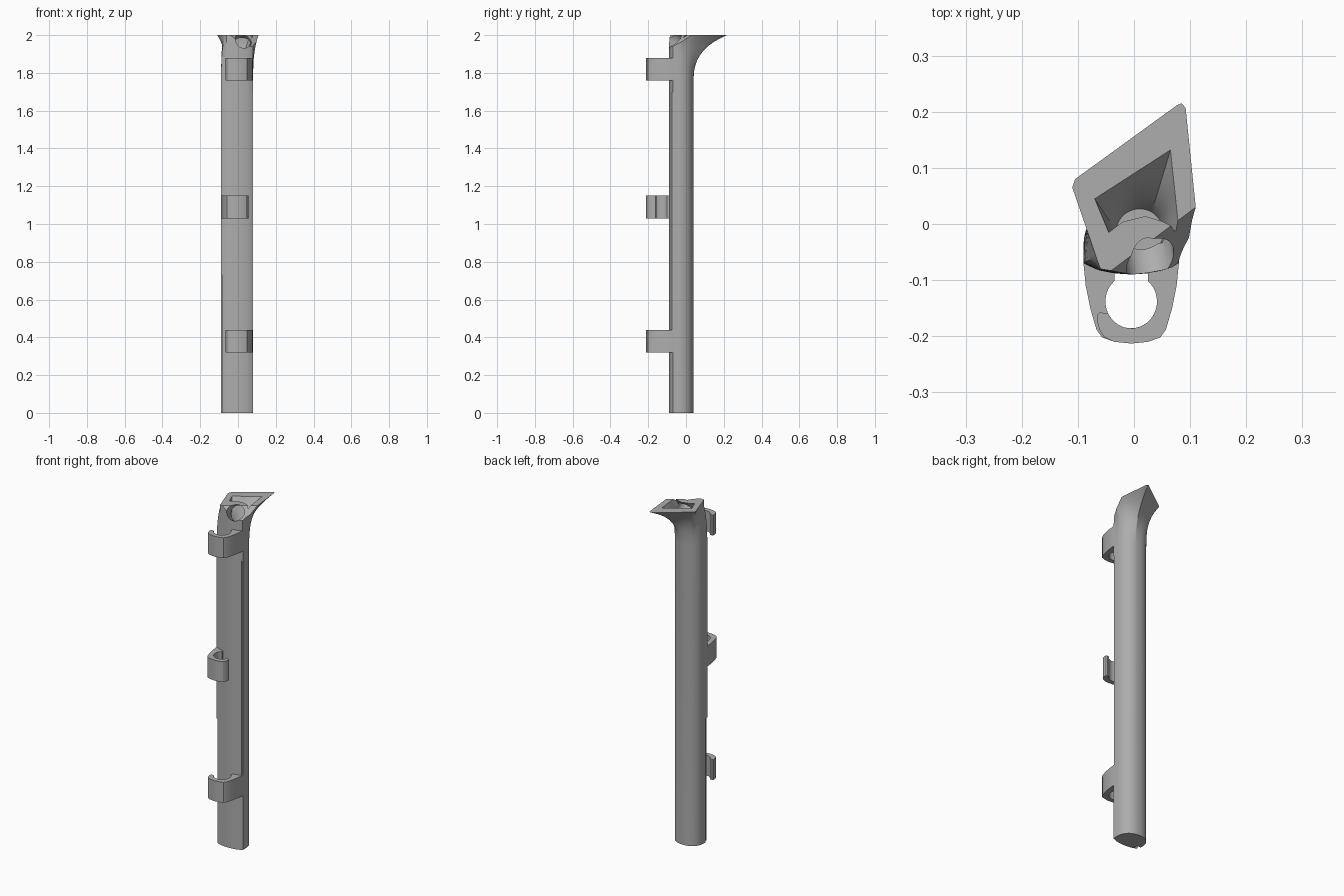
import bpy, bmesh, math
from mathutils import Vector, Matrix

if "Cube" in bpy.data.objects:
    bpy.data.objects.remove(bpy.data.objects["Cube"])

grey = bpy.data.materials.new("plain_grey")
grey.diffuse_color = (0.42, 0.42, 0.42, 1)
grey.use_nodes = True
grey.node_tree.nodes["Principled BSDF"].inputs["Base Color"].default_value = grey.diffuse_color


def finish(bm, name):
    bmesh.ops.recalc_face_normals(bm, faces=bm.faces)
    me = bpy.data.meshes.new(name)
    bm.to_mesh(me)
    bm.free()
    me.materials.append(grey)
    ob = bpy.data.objects.new(name, me)
    bpy.context.collection.objects.link(ob)
    return ob


def loft(rings):
    """Skin a stack of equal-length rings and cap both ends."""
    bm = bmesh.new()
    vs = [[bm.verts.new(p) for p in r] for r in rings]
    n = len(vs[0])
    for a, b in zip(vs, vs[1:]):
        for i in range(n):
            j = (i + 1) % n
            bm.faces.new((a[i], a[j], b[j], b[i]))
    bm.faces.new(vs[0][::-1])
    bm.faces.new(vs[-1])
    return bm


def angles_of(poly, c, extra=72):
    """Even angles plus the exact corner angles of a polygon."""
    corners = [math.atan2(y - c[1], x - c[0]) % math.tau for x, y in poly]
    even = [math.tau * k / extra for k in range(extra)]
    even = [a for a in even if all(abs(a - q) > 0.02 for q in corners)]
    return sorted(even + corners)


def ray(poly, c, a):
    """Point where a ray from c at angle a leaves the polygon."""
    d = Vector((math.cos(a), math.sin(a)))
    best = 0
    for p, q in zip(poly, poly[1:] + poly[:1]):
        e = Vector(q) - Vector(p)
        w = Vector(p) - Vector(c)
        den = d.x * e.y - d.y * e.x
        if abs(den) > 1e-9:
            t = (w.x * e.y - w.y * e.x) / den
            s = (w.x * d.y - w.y * d.x) / den
            if -1e-5 <= s <= 1 + 1e-5 and t > best:
                best = t
    return Vector(c) + d * best


def box(name, x0, x1, y0, y1, z0, z1):
    return finish(loft([[(x0, y0, z), (x1, y0, z), (x1, y1, z), (x0, y1, z)]
                        for z in (z0, z1)]), name)


def cut(ob, cutter):
    bpy.context.view_layer.objects.active = ob
    m = ob.modifiers.new("cut", 'BOOLEAN')
    m.operation, m.solver, m.object = 'DIFFERENCE', 'EXACT', cutter
    bpy.ops.object.modifier_apply(modifier=m.name)
    bpy.data.objects.remove(cutter)


# Post: D-shaped section that flares into a slanted four-sided head
CX = -0.005
section = [(CX + x, y) for x, y in
           [(-0.085, -0.07), (-0.06, -0.082), (-0.03, -0.088), (0, -0.09),
            (0.03, -0.088), (0.06, -0.082), (0.085, -0.07)]]
for k in range(25):
    t = math.pi * k / 24
    co, si = math.cos(t), math.sin(t)
    section.append((CX + math.copysign(abs(co) ** 0.9, co) * 0.085,
                    -0.04 + 0.08 * si ** 0.9 if si > 1e-6 else -0.04))
head = [(-0.06, -0.08), (0, -0.09), (0.07, -0.078), (0.11, -0.025), (0.11, 0.03),
        (0.092, 0.207), (0.085, 0.215), (0.077, 0.212), (-0.105, 0.08), (-0.11, 0.065)]
flare = [(1.77, 0), (1.81, 0.03), (1.84, 0.07), (1.87, 0.13), (1.895, 0.21),
         (1.92, 0.32), (1.945, 0.47), (1.965, 0.63), (1.985, 0.83), (2.0, 1)]
C = (0.0, -0.02)
angs = angles_of(head + section[:1] + section[6:7], C)
rings = []
for z, f in [(0, 0)] + flare:
    ring = []
    for a in angs:
        p = ray(section, C, a).lerp(ray(head, C, a), f)
        ring.append((p.x, p.y, z))
    rings.append(ring)
bm = loft(rings)
# Sloping chamfer on the front right of the head
res = bmesh.ops.bisect_plane(bm, geom=bm.verts[:] + bm.edges[:] + bm.faces[:],
                             plane_co=(0.11, 0.03, 2.0), plane_no=(0.6, -0.8, 1.0),
                             clear_outer=True)
edges = [e for e in res['geom_cut'] if isinstance(e, bmesh.types.BMEdge)]
bmesh.ops.holes_fill(bm, edges=[e for e in bm.edges if e.is_boundary], sides=0)
post = finish(bm, "post")

# Funnel pocket that narrows down into the post
mouth = [(-0.07, 0.045), (-0.045, -0.015), (-0.02, 0.004), (0.02, 0.014),
         (0.05, 0.005), (0.08, -0.01), (0.065, 0.132)]
MC, TC = Vector((0.01, 0.04)), Vector((0.01, -0.015))
angs = angles_of(mouth, MC, 48)
rings = []
for z, f in [(1.88, 0), (1.895, 0.08), (1.915, 0.2), (1.94, 0.38), (1.96, 0.55),
             (1.98, 0.77), (2.0, 1), (2.02, 1)]:
    ring = []
    for a in angs:
        low = TC + 0.042 * Vector((math.cos(a), math.sin(a)))
        p = low.lerp(ray(mouth, MC, a), f)
        ring.append((p.x, p.y, z))
    rings.append(ring)
cut(post, finish(loft(rings), "funnel_cutter"))

# Round outlet through the chamfer, meeting the funnel
axis = Vector((0.15, -0.8, 0.45)).normalized()
mid = Vector((0.027, -0.058, 1.967))
bm = bmesh.new()
bmesh.ops.create_cone(bm, cap_ends=True, segments=40, radius1=0.045, radius2=0.045,
                      depth=0.2, matrix=Matrix.Translation(mid + axis * 0.05)
                      @ axis.to_track_quat('Z', 'Y').to_matrix().to_4x4())
cut(post, finish(bm, "outlet_cutter"))

# Long slot low on the left and a fine groove on the right
cut(post, box("slot_cutter", -0.15, -0.062, -0.073, -0.053, -0.05, 0.73))
cut(post, box("groove_cutter", 0.073, 0.15, -0.078, -0.068, 0.43, 1.7))

# Hook-shaped clips, alternating sides
outer = [(0.078, -0.03), (0.085, -0.07), (0.081, -0.11), (0.073, -0.15), (0.062, -0.188),
         (0.052, -0.202), (0.03, -0.21), (0, -0.213), (-0.03, -0.21), (-0.048, -0.202),
         (-0.056, -0.19), (-0.061, -0.172), (-0.06, -0.162), (-0.055, -0.157),
         (-0.049, -0.159)]
for k in range(19):
    t = math.radians(206 + (410 - 206) * k / 18)
    outer.append((0.046 * math.cos(t), -0.138 + 0.048 * math.sin(t)))
outer += [(0.03, -0.075), (0.03, -0.03)]
clips = []
for name, z0, side in (("lower_clip", 0.32, 1), ("middle_clip", 1.03, -1),
                       ("upper_clip", 1.76, 1)):
    bm = loft([[(CX + side * x, y, z) for x, y in outer] for z in (z0, z0 + 0.12)])
    clips.append(finish(bm, name))

# Smooth shading with crisp edges
for ob in [post] + clips:
    bpy.ops.object.select_all(action='DESELECT')
    ob.select_set(True)
    bpy.context.view_layer.objects.active = ob
    bpy.ops.object.shade_smooth_by_angle(angle=math.radians(30))
